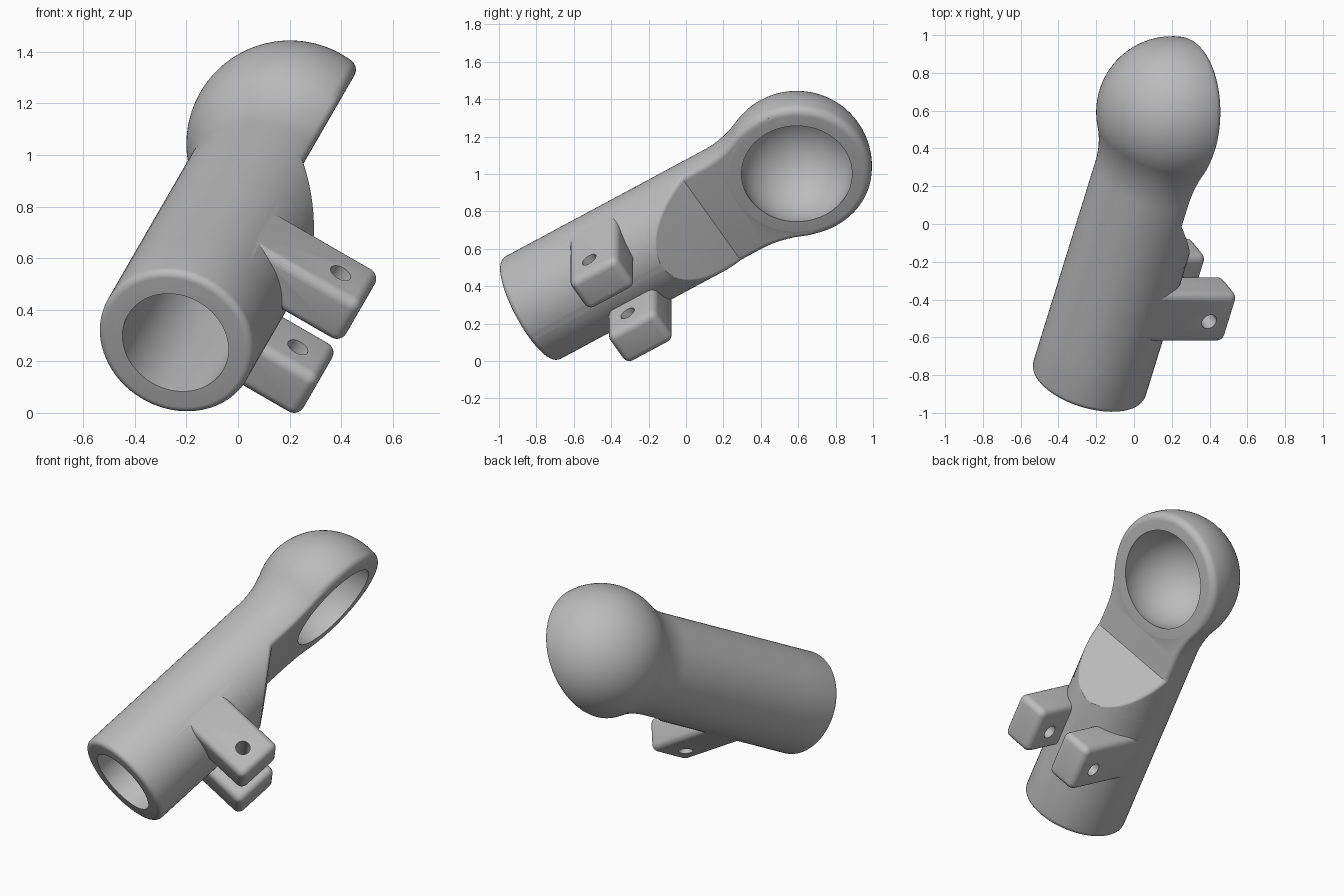
import bpy, bmesh, math
from math import sin, cos, pi, sqrt, atan2
from mathutils import Matrix, Vector

if "Cube" in bpy.data.objects:
    bpy.data.objects.remove(bpy.data.objects["Cube"])

# Local frame, origin at the ball centre: x = socket facing, y = tube axis, z = pin direction
TH = math.radians(31.8)
N = Vector((0.866, 0, -0.5))
W = Vector((0.5, 0, 0.866))
Y = Vector((0, 1, 0))
D = Y * cos(TH) + W * sin(TH)
V = W * cos(TH) - Y * sin(TH)
FRAME = Matrix((N, D, V)).transposed().to_4x4()
FRAME.translation = (0.214, 0.596, 1.063)

BALL, TUBE, BORE, SOCKET = 0.402, 0.311, 0.213, 0.307
FLAT, END = 0.083, -1.687            # flat face offset, open end of the tube
CREASE, TIP = -0.536, -0.844         # sloped relief between flat face and tube
NECK = 0.58                          # radius of the concave neck blend

grey = bpy.data.materials.new("grey plastic")
grey.diffuse_color = (0.5, 0.5, 0.5, 1)
grey.use_nodes = True
grey.node_tree.nodes["Principled BSDF"].inputs["Base Color"].default_value = grey.diffuse_color


def finish(name, bm):
    bmesh.ops.recalc_face_normals(bm, faces=bm.faces)
    mesh = bpy.data.meshes.new(name)
    bm.to_mesh(mesh)
    bm.free()
    mesh.materials.append(grey)
    ob = bpy.data.objects.new(name, mesh)
    bpy.context.collection.objects.link(ob)
    return ob


def loft(name, rings):
    bm = bmesh.new()
    rows = [[bm.verts.new(p) for p in r] for r in rings]
    n = len(rows[0])
    for a, b in zip(rows, rows[1:]):
        for i in range(n):
            j = (i + 1) % n
            bm.faces.new((a[i], a[j], b[j], b[i]))
    bm.faces.new(rows[0])
    bm.faces.new(rows[-1])
    return finish(name, bm)


def cylinder(name, radius, depth, mat, n=64):
    bm = bmesh.new()
    bmesh.ops.create_cone(bm, cap_ends=True, segments=n, radius1=radius,
                          radius2=radius, depth=depth, matrix=mat)
    return finish(name, bm)


def boolean(ob, tool, op):
    m = ob.modifiers.new(op.lower(), 'BOOLEAN')
    m.operation, m.object, m.solver = op, tool, 'EXACT'
    bpy.context.view_layer.objects.active = ob
    bpy.ops.object.modifier_apply(modifier=m.name)
    bpy.data.objects.remove(tool)


# Tube and neck: round sections, truncated by the flat face with rounded corners
neck_s = -sqrt((BALL + NECK) ** 2 - (TUBE + NECK) ** 2)
ball_s = neck_s * BALL / (BALL + NECK)


def radius_at(s):
    if s < END + 0.03:
        return TUBE - 0.03 + sqrt(max(0, 0.03 ** 2 - (END + 0.03 - s) ** 2))
    if s < neck_s:
        return TUBE
    if s < ball_s:
        return TUBE + NECK - sqrt(NECK ** 2 - (s - neck_s) ** 2)
    return sqrt(BALL ** 2 - s * s) - 0.006 * min(1, (s - ball_s) / 0.1)


def section(s):
    r, f = radius_at(s), 0.032
    k = min(1, max(0, (CREASE - s) / (CREASE - TIP)))
    h = FLAT - 0.001 + k * (TUBE - FLAT)
    if s < TIP:
        h = r
    h = min(h, r * 0.998)
    vc = sqrt((r - f) ** 2 - (h - f) ** 2)
    a0 = atan2(vc, h - f)
    pts = [(r * cos(a), r * sin(a)) for a in
           (a0 + (2 * pi - 2 * a0) * i / 72 for i in range(73))]
    pts += [(h - f + f * cos(a), -vc + f * sin(a)) for a in
            (-a0 + a0 * i / 7 for i in range(1, 8))]
    pts += [(h - f + f * cos(a), vc + f * sin(a)) for a in
            (a0 * i / 7 for i in range(7))]
    return [(x, s, z) for x, z in pts]


stations = [END + 0.03 * (1 - cos(i * pi / 12)) for i in range(7)]
stations += [END + 0.25, END + 0.5, TIP - 0.01]
stations += [TIP + (CREASE - TIP) * i / 20 for i in range(21)]
stations += [CREASE + (0.05 - CREASE) * i / 36 for i in range(1, 37)]
body = loft("clamp_body", [section(s) for s in stations])

# Cup: ball cut by the flat face, with a rounded rim
f = 0.045
rc = sqrt((BALL - f) ** 2 - (FLAT - f) ** 2)
a0 = atan2(rc, FLAT - f)
prof = [(BALL * cos(a), BALL * sin(a)) for a in
        (pi - 0.02 - (pi - 0.02 - a0) * i / 36 for i in range(37))]
prof += [(FLAT - f + f * cos(a), rc + f * sin(a)) for a in
         (a0 - a0 * i / 8 for i in range(1, 9))]
cup = loft("cup", [[(x, r * cos(t), r * sin(t)) for t in
                    (2 * pi * i / 96 for i in range(96))] for x, r in prof])
boolean(body, cup, 'UNION')

# Pair of clamp lugs
for side in (1, -1):
    bm = bmesh.new()
    bmesh.ops.create_cube(bm, size=1, matrix=Matrix.Translation((0.278, -1.105, side * 0.195))
                          @ Matrix.Diagonal((0.556, 0.30, 0.21, 1)))
    bmesh.ops.bevel(bm, geom=bm.edges[:], offset=0.042, segments=6,
                    profile=0.5, affect='EDGES')
    boolean(body, finish("lug", bm), 'UNION')

# Ball socket, blind bore and pin hole
bm = bmesh.new()
bmesh.ops.create_uvsphere(bm, u_segments=96, v_segments=48, radius=SOCKET,
                          matrix=Matrix.Rotation(pi / 2, 4, 'Y'))
boolean(body, finish("socket_cutter", bm), 'DIFFERENCE')
depth = 0.85
bore = cylinder("bore_cutter", BORE, depth + 0.1,
                Matrix.Translation((0, END + (depth - 0.1) / 2, 0))
                @ Matrix.Rotation(pi / 2, 4, 'X'))
boolean(body, bore, 'DIFFERENCE')
boolean(body, cylinder("pin_cutter", 0.043, 1.0,
                       Matrix.Translation((0.42, -1.12, 0)), 32), 'DIFFERENCE')

# Pose, centre and stand on the ground
body.data.transform(FRAME)
co = [v.co for v in body.data.vertices]
lo = [min(c[i] for c in co) for i in range(3)]
hi = [max(c[i] for c in co) for i in range(3)]
body.data.transform(Matrix.Translation((-(lo[0] + hi[0]) / 2, -(lo[1] + hi[1]) / 2, -lo[2])))

bpy.ops.object.select_all(action='DESELECT')
body.select_set(True)
bpy.context.view_layer.objects.active = body
bpy.ops.object.shade_smooth_by_angle(angle=math.radians(25))
